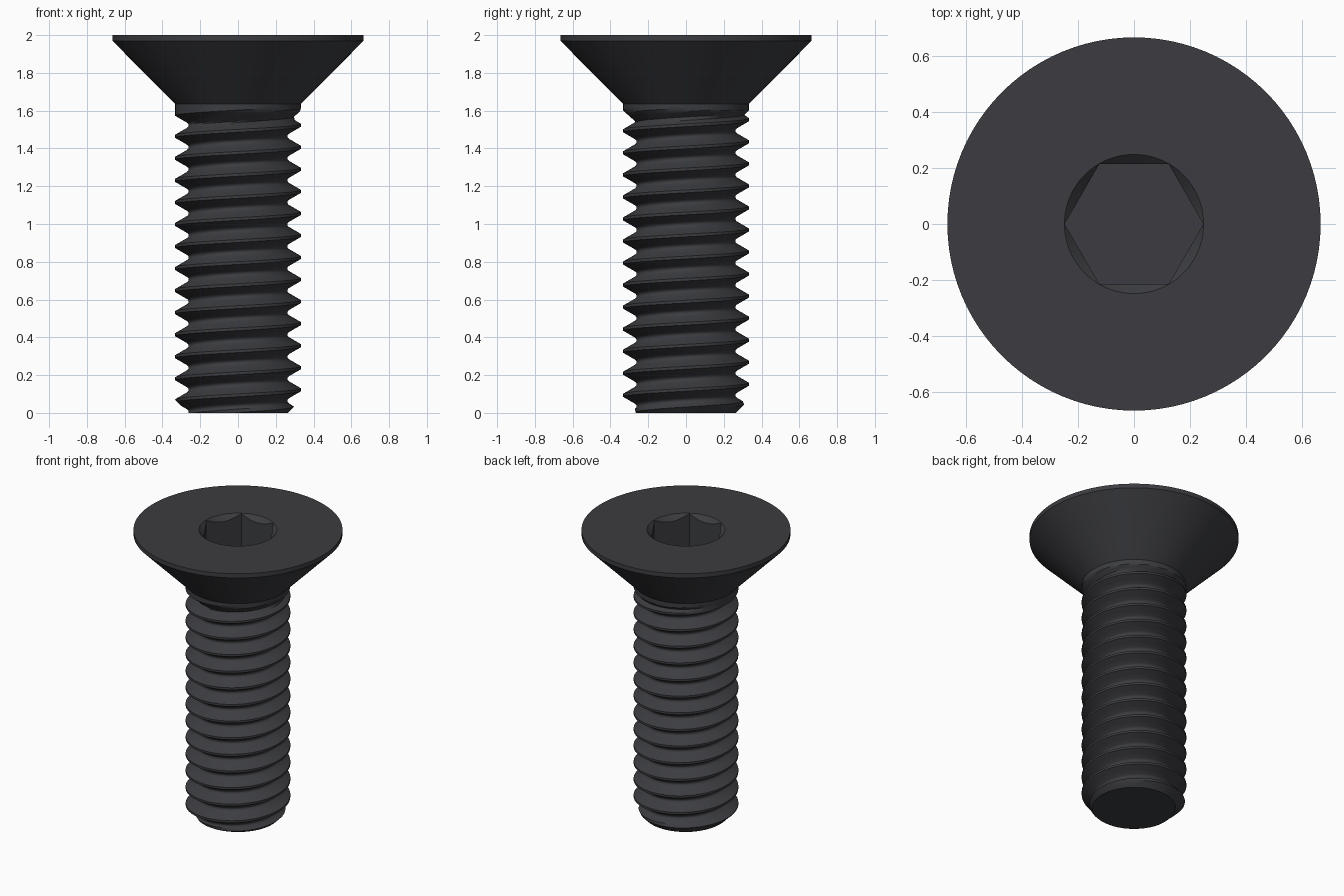
import bpy, bmesh
from math import pi, cos, sin, sqrt, tan, radians

if "Cube" in bpy.data.objects:
    bpy.data.objects.remove(bpy.data.objects["Cube"])

SEG = 96
PITCH, MAJOR = 0.1167, 0.333
NECK_Z = 1.635

steel = bpy.data.materials.new("black_steel")
steel.diffuse_color = (0.045, 0.046, 0.052, 1)
steel.use_nodes = True
steel.node_tree.nodes["Principled BSDF"].inputs["Base Color"].default_value = steel.diffuse_color


def finish(name, bm):
    """Clean the mesh and turn it into a smooth shaded object."""
    bmesh.ops.remove_doubles(bm, verts=bm.verts, dist=1e-5)
    bmesh.ops.recalc_face_normals(bm, faces=bm.faces)
    me = bpy.data.meshes.new(name)
    bm.to_mesh(me)
    bm.free()
    ob = bpy.data.objects.new(name, me)
    bpy.context.collection.objects.link(ob)
    me.materials.append(steel)
    bpy.ops.object.select_all(action='DESELECT')
    ob.select_set(True)
    bpy.context.view_layer.objects.active = ob
    bpy.ops.object.shade_smooth_by_angle(angle=radians(30))
    return ob


def thread_radius(u, z):
    """60 degree thread with flat crest and round root, end chamfer and run-out."""
    u %= PITCH
    d = abs(u - PITCH / 2)
    root = 0.0168
    if d < root * cos(pi / 6):
        depth = 0.0547 + sqrt(root * root - d * d)
    else:
        depth = max(0, (PITCH / 2 - d - PITCH / 16) * tan(pi / 3))
    r = min(MAJOR - depth, 0.265 + z)
    return min(MAJOR, max(r, 0.265 + (z - 1.54) * 1.13))


# Threaded shank: rows follow the helix and are clamped at both ends
steps = [-0.0073, 0.0073, 0.0255, 0.0438, 0.051, 0.0583, 0.0656, 0.0729, 0.0912]
n = len(steps)
turns = range(-2, 16)
bm = bmesh.new()
cols = []
for i in range(SEG + 1):
    a = 2 * pi * i / SEG
    col = []
    for k in turns:
        for u in steps:
            z = 0.0057 + PITCH * (k + i / SEG) + u
            zc = min(max(z, 0), NECK_Z)
            r = thread_radius(u + zc - z, zc)
            col.append(bm.verts.new((r * cos(a), r * sin(a), zc)))
    cols.append(col)
for c0, c1 in zip(cols, cols[1:]):
    for j in range(len(c0) - 1):
        # skip cells that lie wholly in a clamped zone
        zs = [v.co.z for v in (c0[j], c1[j], c1[j + 1], c0[j + 1])]
        if max(zs) - min(zs) > 1e-6:
            bm.faces.new((c0[j], c1[j], c1[j + 1], c0[j + 1]))
# flat tip
tip = bm.verts.new((0, 0, 0))
for c0, c1 in zip(cols, cols[1:]):
    bm.faces.new((tip, c1[0], c0[0]))
bmesh.ops.delete(bm, geom=[v for v in bm.verts if not v.link_faces], context='VERTS')
finish("threaded_shank", bm)

# Countersunk head with chamfered hex socket: rings from neck to socket floor
RIM, FLAT = 0.247, 0.214


def hex_radius(a):
    return FLAT / cos((a % (pi / 3)) - pi / 6)


rings = [
    lambda a: (MAJOR, NECK_Z),
    lambda a: (0.665, 1.97),
    lambda a: (0.665, 2.0),
    lambda a: (RIM + 0.001, 2.0),
    lambda a: (hex_radius(a), 2.0 - (RIM + 0.001 - hex_radius(a))),
    lambda a: (hex_radius(a), 1.75),
]
bm = bmesh.new()
loops = []
for ring in rings:
    loop = []
    for i in range(SEG):
        a = 2 * pi * i / SEG
        r, z = ring(a)
        loop.append(bm.verts.new((r * cos(a), r * sin(a), z)))
    loops.append(loop)
for lo, hi in zip(loops, loops[1:]):
    for i in range(SEG):
        j = (i + 1) % SEG
        bm.faces.new((lo[i], lo[j], hi[j], hi[i]))
bm.faces.new(loops[-1])
finish("countersunk_head", bm)
